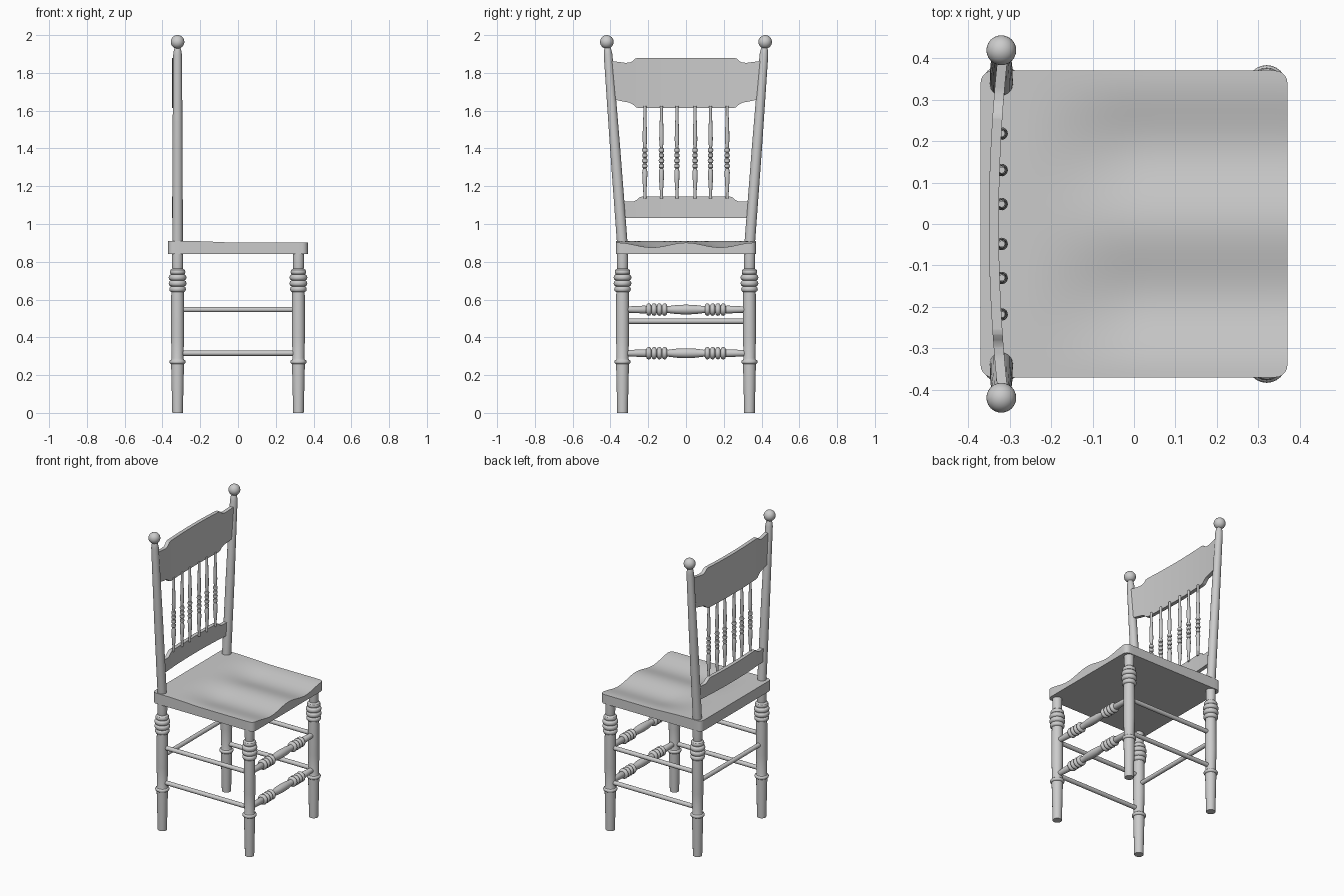
import bpy, bmesh, math
from mathutils import Vector

if "Cube" in bpy.data.objects:
    bpy.data.objects.remove(bpy.data.objects["Cube"])


def finish(name, bm, angle=35):
    bmesh.ops.recalc_face_normals(bm, faces=bm.faces)
    me = bpy.data.meshes.new(name)
    bm.to_mesh(me)
    bm.free()
    ob = bpy.data.objects.new(name, me)
    bpy.context.collection.objects.link(ob)
    bpy.ops.object.select_all(action='DESELECT')
    ob.select_set(True)
    bpy.context.view_layer.objects.active = ob
    bpy.ops.object.shade_smooth_by_angle(angle=math.radians(angle))
    return ob


def lathe(name, start, direction, profile, n=24):
    """Turned part: profile is (distance along axis, radius)."""
    start, d = Vector(start), Vector(direction).normalized()
    u = d.orthogonal().normalized()
    v = d.cross(u)
    bm = bmesh.new()
    rings = []
    for t, r in profile:
        rings.append([bm.verts.new(start + d * t + r * (u * math.cos(a) + v * math.sin(a)))
                      for a in (2 * math.pi * i / n for i in range(n))])
    for p, q in zip(rings, rings[1:]):
        for i in range(n):
            j = (i + 1) % n
            bm.faces.new((p[i], p[j], q[j], q[i]))
    bm.faces.new(rings[0])
    bm.faces.new(rings[-1])
    return finish(name, bm)


def bead(c, half, r0, r1, k=6):
    """Rounded ring on a turned profile."""
    return [(c - half * math.cos(math.pi * i / k), r0 + (r1 - r0) * math.sin(math.pi * i / k))
            for i in range(k + 1)]


def lerp(pts, y):
    for (a, p), (b, q) in zip(pts, pts[1:]):
        if y <= b:
            return p + (q - p) * (y - a) / (b - a)
    return pts[-1][1]


def rail(name, end, top, bottom, thick=0.024):
    """Bowed back rail; top and bottom edges given as (|y|, z)."""
    half = sorted({round(end * i / 14, 4) for i in range(15)} | {p[0] for p in top + bottom})
    ys = [-y for y in reversed(half) if y > 0] + half
    bm = bmesh.new()
    secs = []
    for y in ys:
        x = -0.338 + 0.02 * (y / 0.39) ** 2
        zt, zb = lerp(top, abs(y)), lerp(bottom, abs(y))
        secs.append([bm.verts.new((x + s * thick / 2, y, z))
                     for s, z in ((-1, zb), (1, zb), (1, zt), (-1, zt))])
    for p, q in zip(secs, secs[1:]):
        for i in range(4):
            j = (i + 1) % 4
            bm.faces.new((p[i], p[j], q[j], q[i]))
    bm.faces.new(secs[0])
    bm.faces.new(secs[-1])
    return finish(name, bm)


# Seat: rounded square slab with a scooped saddle top
H, R, Z0 = 0.37, 0.03, 0.84
arc = [H - R + R * math.sin(math.pi / 2 * i / 5) for i in range(6)]
inner = [-0.34 + 0.68 * i / 24 for i in range(25)]
xs = [-a for a in reversed(arc[1:])] + inner + arc[1:]
bm = bmesh.new()
tops, bots = [], []
NY = 40
for x in xs:
    over = max(0, abs(x) - (H - R))
    w = H - R + math.sqrt(max(0, R * R - over * over))
    t = min(1, max(0, (x + 0.27) / 0.3))
    t = t * t * (3 - 2 * t)
    tr, br = [], []
    for j in range(NY + 1):
        y = w * (2 * j / NY - 1)
        dip = 0.5 - 0.5 * math.cos(2 * math.pi * min(abs(y), 0.36) / 0.36)
        tr.append(bm.verts.new((x, y, 0.91 - t * (0.009 + 0.025 * dip))))
        br.append(bm.verts.new((x, y, Z0)))
    tops.append(tr)
    bots.append(br)
for i in range(len(xs) - 1):
    for j in range(NY):
        bm.faces.new((tops[i][j], tops[i + 1][j], tops[i + 1][j + 1], tops[i][j + 1]))
        bm.faces.new((bots[i][j], bots[i][j + 1], bots[i + 1][j + 1], bots[i + 1][j]))
    for j in (0, NY):
        bm.faces.new((tops[i][j], bots[i][j], bots[i + 1][j], tops[i + 1][j]))
for i in (0, -1):
    for j in range(NY):
        bm.faces.new((tops[i][j], tops[i][j + 1], bots[i][j + 1], bots[i][j]))
finish("seat", bm)

# Legs
LX, LY = 0.32, 0.336
leg = [(0, 0.028), (0.255, 0.034)] + bead(0.27, 0.011, 0.034, 0.043) \
    + [(0.29, 0.031), (0.42, 0.035), (0.60, 0.034), (0.64, 0.033)] \
    + bead(0.655, 0.014, 0.035, 0.044) + bead(0.686, 0.015, 0.037, 0.047) \
    + bead(0.717, 0.015, 0.037, 0.047) + bead(0.746, 0.013, 0.034, 0.041) \
    + [(0.765, 0.028), (0.79, 0.030), (0.85, 0.030)]
for sx, fb in ((1, "front"), (-1, "back")):
    for sy, lr in ((1, "left"), (-1, "right")):
        lathe(f"{fb}_leg_{lr}", (sx * LX, sy * LY, 0), (0, 0, 1), leg)

# Side and back stretchers (plain rods)
for sy, lr in ((1, "left"), (-1, "right")):
    for z, n in ((0.547, "upper"), (0.316, "lower")):
        lathe(f"side_stretcher_{n}_{lr}", (-0.31, sy * LY, z), (1, 0, 0), [(0, 0.014), (0.62, 0.014)])
lathe("back_stretcher", (-LX, -0.32, 0.485), (0, 1, 0), [(0, 0.014), (0.64, 0.014)])

# Turned front stretchers, half profile mirrored about the middle
half = [(-0.32, 0.016), (-0.215, 0.021)]
for c in (-0.197, -0.169, -0.141, -0.113):
    half += bead(c, 0.0135, 0.019, 0.033)
half += [(-0.095, 0.018), (-0.05, 0.024)]
turned = half + [(0, 0.026)] + [(-t, r) for t, r in reversed(half)]
for z, n in ((0.547, "upper"), (0.316, "lower")):
    lathe(f"front_stretcher_{n}", (LX, 0, z), (0, 1, 0), turned)

# Back posts leaning outwards, with ball finials
for s, lr in ((1, "left"), (-1, "right")):
    lathe(f"back_post_{lr}", (-LX, s * LY, 0.88), (0, s * 0.079, 1.05),
          [(0, 0.028), (0.5, 0.027), (1.02, 0.023), (1.045, 0.019), (1.06, 0.014)])
    b = bmesh.new()
    bmesh.ops.create_uvsphere(b, u_segments=24, v_segments=16, radius=0.036)
    bmesh.ops.translate(b, verts=b.verts, vec=(-LX, s * 0.419, 1.964))
    finish(f"finial_{lr}", b)

# Back rails
rail("top_rail", 0.395,
     [(0, 1.88), (0.255, 1.88), (0.268, 1.876), (0.28, 1.864), (0.295, 1.855), (0.32, 1.853), (0.395, 1.863)],
     [(0, 1.613), (0.25, 1.613), (0.265, 1.618), (0.28, 1.632), (0.30, 1.643), (0.33, 1.648), (0.395, 1.662)])
rail("lower_rail", 0.345,
     [(0, 1.145), (0.235, 1.145), (0.248, 1.140), (0.262, 1.127), (0.28, 1.118), (0.345, 1.12)],
     [(0, 1.033), (0.345, 1.033)])

# Back spindles
sp = [(0, 0.008), (0.03, 0.008), (0.09, 0.012), (0.14, 0.014), (0.158, 0.010)]
for c, r in ((0.172, 0.014), (0.200, 0.015), (0.228, 0.014), (0.256, 0.015)):
    sp += bead(c, 0.0125, 0.008, r, 4)
sp += [(0.275, 0.009), (0.31, 0.012), (0.36, 0.011), (0.44, 0.008), (0.49, 0.008)]
for i, y in enumerate((-0.218, -0.13, -0.048, 0.048, 0.13, 0.218)):
    lathe(f"back_spindle_{i + 1}", (-0.319, y, 1.135), (0, 0, 1), sp, 14)
